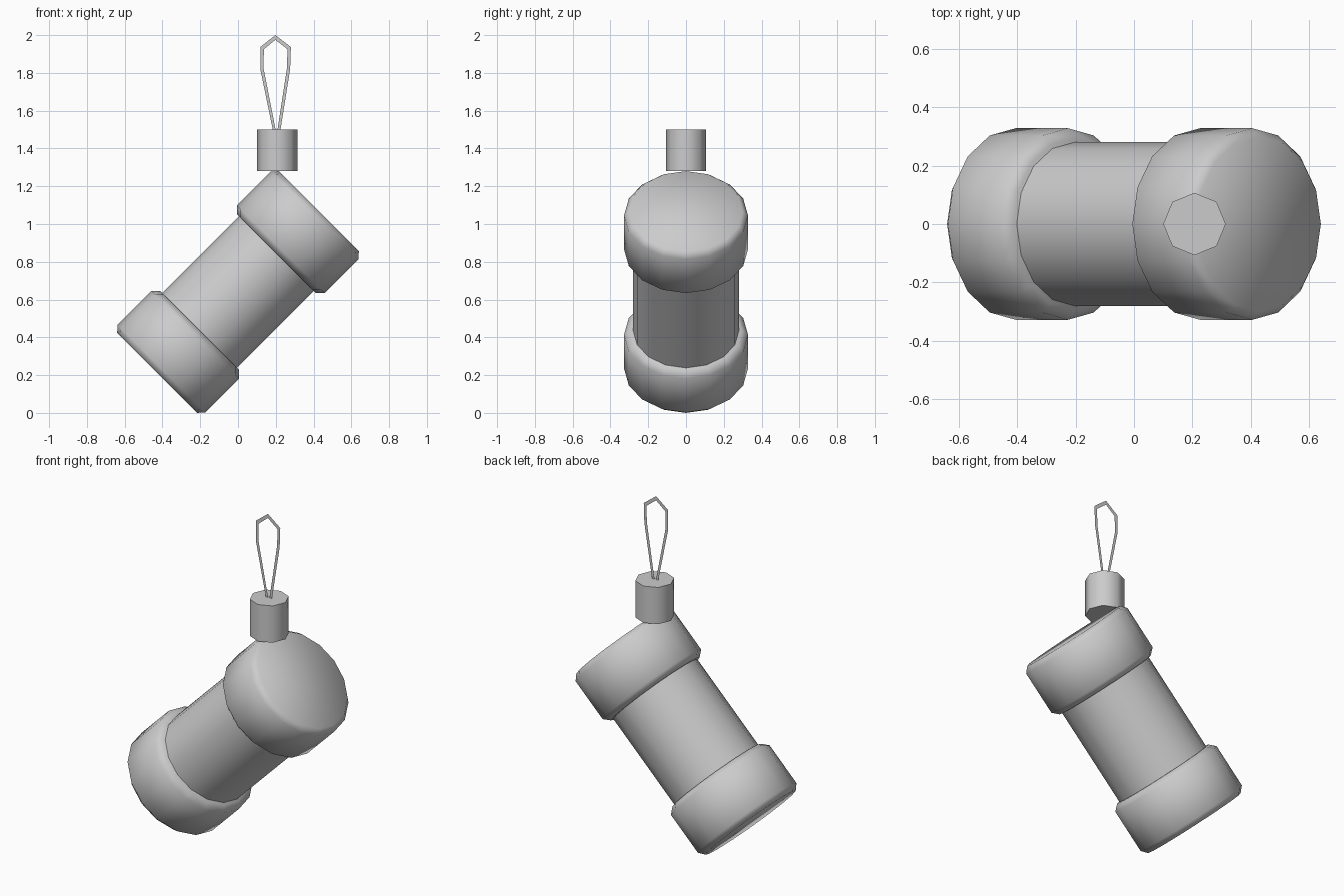
import bpy, bmesh
from math import cos, sin, pi, radians

if "Cube" in bpy.data.objects:
    bpy.data.objects.remove(bpy.data.objects["Cube"])


def finish(name, bm, loc=(0, 0, 0), tilt=0.0, smooth=True):
    bmesh.ops.recalc_face_normals(bm, faces=bm.faces)
    me = bpy.data.meshes.new(name)
    bm.to_mesh(me)
    bm.free()
    ob = bpy.data.objects.new(name, me)
    bpy.context.collection.objects.link(ob)
    ob.location = loc
    ob.rotation_euler = (0, tilt, 0)
    if smooth:
        bpy.ops.object.select_all(action='DESELECT')
        ob.select_set(True)
        bpy.context.view_layer.objects.active = ob
        bpy.ops.object.shade_smooth_by_angle(angle=radians(60))
    return ob


def lathe(name, profile, sides, loc, tilt=0.0):
    """Closed turned solid from (radius, height) pairs."""
    bm = bmesh.new()
    rings = [[bm.verts.new((r * cos(2 * pi * i / sides), r * sin(2 * pi * i / sides), h))
              for i in range(sides)] for r, h in profile]
    for a, b in zip(rings, rings[1:]):
        for i in range(sides):
            j = (i + 1) % sides
            bm.faces.new((a[i], a[j], b[j], b[i]))
    bm.faces.new(rings[0])
    bm.faces.new(rings[-1])
    return finish(name, bm, loc, tilt)


centre = (0, 0, 0.64)
tilt = radians(45)

# Tilted main barrel
lathe("barrel", [(0.28, -0.30), (0.28, 0.30)], 16, centre, tilt)

# Bevelled end caps, mirrored along the barrel axis
cap = [(0.295, 0.288), (0.328, 0.32), (0.328, 0.573), (0.30, 0.605)]
for name, side in (("upper_cap", 1), ("lower_cap", -1)):
    lathe(name, [(r, side * h) for r, h in cap], 16, centre, tilt)

# Eight-sided plug on the highest edge
lathe("plug", [(0.107, 1.28), (0.107, 1.5)], 8, (0.207, 0, 0))

# Flat cord loop (a thin ribbon with no depth)
outer = [(0.184, 1.5), (0.118, 1.82), (0.118, 1.937), (0.198, 2.0),
         (0.28, 1.937), (0.276, 1.82), (0.225, 1.5)]
inner = [(0.199, 1.5), (0.135, 1.825), (0.137, 1.925), (0.198, 1.975),
         (0.262, 1.925), (0.259, 1.825), (0.209, 1.5)]
bm = bmesh.new()
o = [bm.verts.new((x, 0, z)) for x, z in outer]
n = [bm.verts.new((x, 0, z)) for x, z in inner]
for i in range(len(o) - 1):
    bm.faces.new((o[i], o[i + 1], n[i + 1], n[i]))
finish("cord_loop", bm, smooth=False)
